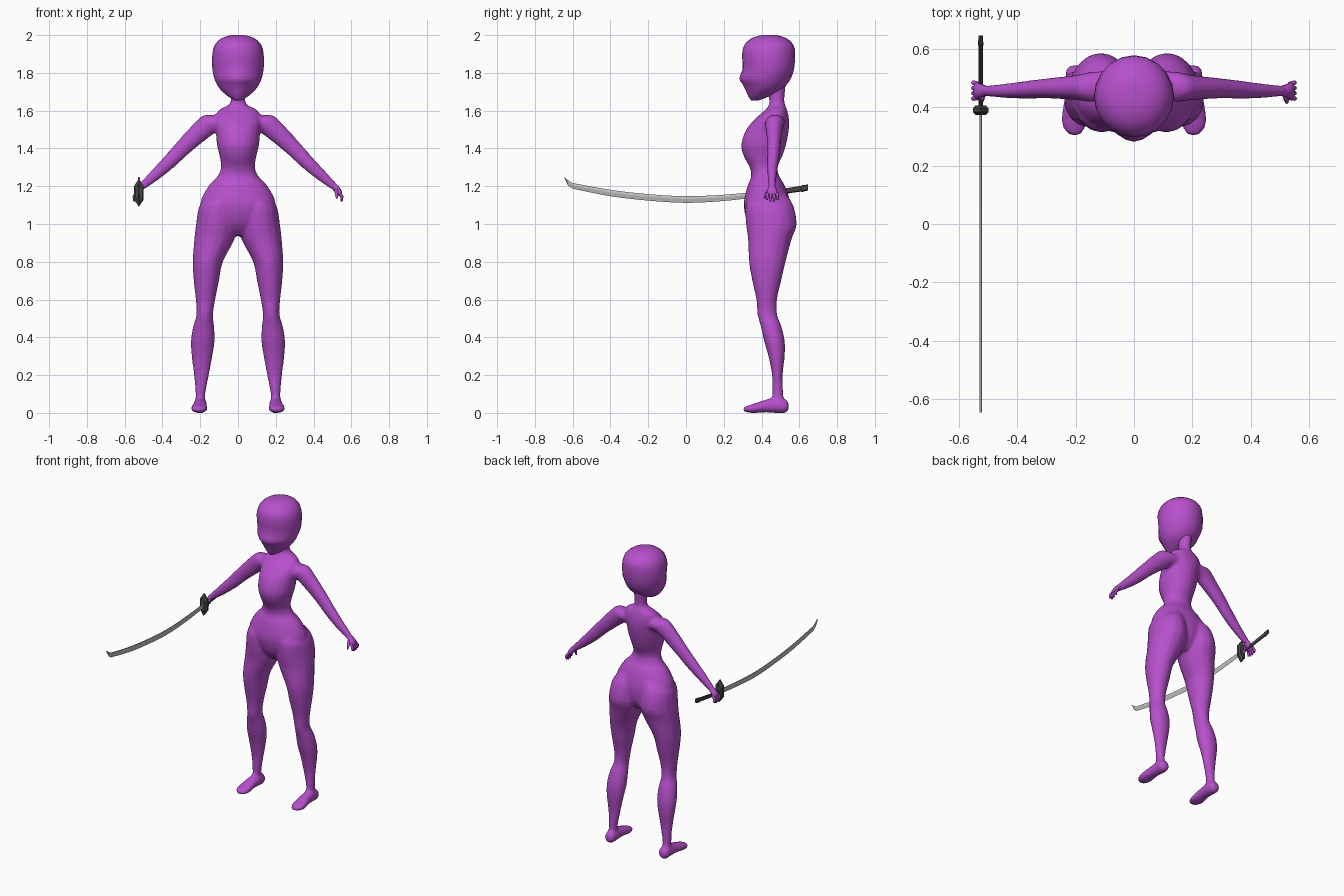
import bpy, bmesh, math
from mathutils import Vector

X, Y, Z = Vector((1, 0, 0)), Vector((0, 1, 0)), Vector((0, 0, 1))


def material(name, rgb):
    m = bpy.data.materials.new(name)
    m.diffuse_color = (*rgb, 1)
    return m


PURPLE = material("purple_skin", (0.47, 0.08, 0.60))
STEEL = material("pale_steel", (0.56, 0.56, 0.56))
DARK = material("dark_grip", (0.065, 0.065, 0.065))


def spline(rows, steps):
    """Catmull-Rom through rows of numbers."""
    out = []
    for i in range(len(rows) - 1):
        p = [rows[max(0, min(len(rows) - 1, i + k))] for k in (-1, 0, 1, 2)]
        for s in range(steps):
            t = s / steps
            out.append([0.5 * (2 * b + (c - a) * t + (2 * a - 5 * b + 4 * c - d) * t * t
                               + (3 * b - a - 3 * c + d) * t ** 3) for a, b, c, d in zip(*p)])
    return out + [list(rows[-1])]


def skin(bm, rings):
    """Bridge rings of points into a closed tube."""
    rings = [[bm.verts.new(p) for p in r] for r in rings]
    n = len(rings[0])
    faces = [bm.faces.new((a[k], a[(k + 1) % n], b[(k + 1) % n], b[k]))
             for a, b in zip(rings, rings[1:]) for k in range(n)]
    faces += [bm.faces.new(rings[0]), bm.faces.new(rings[-1])]
    bmesh.ops.recalc_face_normals(bm, faces=faces)


def loft(bm, rows, u, v, n=16, steps=3, sides=(1,), shape=None):
    """Elliptical rows (x, y, z, radius along u, radius along v); sides (1, -1) mirrors in x."""
    rows = spline(rows, steps)
    for s in sides:
        rings = []
        for x, y, z, a, b in rows:
            ring = []
            for k in range(n):
                w = 2 * math.pi * k / n
                p = Vector((x, y, z)) + u * a * math.sin(w) + v * b * math.cos(w)
                if shape:
                    p = shape(p, math.cos(w))
                ring.append((p.x * s, p.y, p.z))
            rings.append(ring)
        skin(bm, rings)


def finish(bm, name, mat, smooth=True):
    me = bpy.data.meshes.new(name)
    bm.to_mesh(me)
    bm.free()
    me.materials.append(mat)
    if smooth:
        me.shade_smooth()
    ob = bpy.data.objects.new(name, me)
    bpy.context.collection.objects.link(ob)
    return ob


def depth(z, rx, front, back, x=0):
    """Horizontal section from its front and back limits."""
    return (x, (front + back) / 2, z, rx, (back - front) / 2)


def leg_row(z, inner, outer, front, back):
    return depth(z, (outer - inner) / 2, front, back, (inner + outer) / 2)


BOTH = (1, -1)
body = bmesh.new()

# torso, from crotch to neck
loft(body, [depth(0.94, 0.05, 0.38, 0.50), depth(1.0, 0.13, 0.33, 0.545),
            depth(1.1, 0.20, 0.305, 0.555), depth(1.2, 0.158, 0.325, 0.525),
            depth(1.25, 0.11, 0.345, 0.495), depth(1.3, 0.09, 0.337, 0.485),
            depth(1.36, 0.098, 0.305, 0.51), depth(1.42, 0.112, 0.292, 0.53),
            depth(1.5, 0.118, 0.318, 0.545), depth(1.56, 0.125, 0.37, 0.545),
            depth(1.605, 0.10, 0.42, 0.535), depth(1.63, 0.05, 0.438, 0.525),
            depth(1.66, 0.038, 0.44, 0.52), depth(1.74, 0.04, 0.43, 0.53)], X, Y, n=20)

# legs with rounded buttocks
loft(body, [leg_row(1.16, 0.03, 0.14, 0.35, 0.53), leg_row(1.1, 0.01, 0.203, 0.315, 0.568),
            leg_row(1.0, 0.005, 0.222, 0.317, 0.587), leg_row(0.92, 0.018, 0.232, 0.328, 0.56),
            leg_row(0.8, 0.08, 0.24, 0.333, 0.528), leg_row(0.7, 0.10, 0.235, 0.35, 0.505),
            leg_row(0.6, 0.12, 0.224, 0.372, 0.482), leg_row(0.52, 0.132, 0.22, 0.378, 0.483),
            leg_row(0.46, 0.126, 0.238, 0.395, 0.505), leg_row(0.38, 0.123, 0.25, 0.413, 0.523),
            leg_row(0.3, 0.135, 0.246, 0.436, 0.523), leg_row(0.2, 0.153, 0.234, 0.455, 0.512),
            leg_row(0.1, 0.173, 0.225, 0.457, 0.515), leg_row(0.04, 0.173, 0.228, 0.455, 0.52)],
     X, Y, sides=BOTH)

# feet, heel to toe
loft(body, [(0.20, 0.543, 0.035, 0.018, 0.02), (0.20, 0.525, 0.036, 0.034, 0.038),
            (0.20, 0.48, 0.04, 0.036, 0.041), (0.202, 0.42, 0.036, 0.038, 0.034),
            (0.205, 0.36, 0.024, 0.046, 0.025), (0.205, 0.325, 0.02, 0.038, 0.018),
            (0.203, 0.302, 0.018, 0.018, 0.01)], X, Z, sides=BOTH)

# arms, shoulder to wrist
ARM_UP = Vector((0.68, 0, 0.73))
loft(body, [(0.07, 0.475, 1.535, 0.05, 0.05), (0.14, 0.47, 1.535, 0.052, 0.058),
            (0.20, 0.467, 1.49, 0.043, 0.054), (0.29, 0.465, 1.405, 0.035, 0.045),
            (0.365, 0.46, 1.328, 0.031, 0.039), (0.44, 0.456, 1.258, 0.025, 0.031),
            (0.515, 0.456, 1.193, 0.018, 0.02)], Y, ARM_UP, sides=BOTH)

# blend the overlapping limbs into one smooth skin
body = finish(body, "body", PURPLE)
remesh = body.modifiers.new("blend", 'REMESH')
remesh.mode = 'VOXEL'
remesh.voxel_size = 0.01
remesh.use_smooth_shade = True
soften = body.modifiers.new("soften", 'SMOOTH')
soften.factor = 0.5
soften.iterations = 5

# hands: palm, four fingers and thumb
hands = bmesh.new()
loft(hands, [(0.50, 0.456, 1.207, 0.016, 0.016), (0.52, 0.456, 1.188, 0.022, 0.018),
             (0.538, 0.456, 1.165, 0.03, 0.015), (0.545, 0.456, 1.152, 0.024, 0.009)],
     Y, ARM_UP, n=10, sides=BOTH)
for i in range(4):
    y = 0.432 + 0.016 * i
    tip = 0.118 if i in (1, 2) else 0.126
    loft(hands, [(0.535, y, 1.168, 0.008, 0.009), (0.549, y - 0.002 + 0.002 * i, 1.148, 0.008, 0.009),
                 (0.549, y - 0.004 + 0.003 * i, 1 + tip, 0.005, 0.005)],
         Y, X, n=8, steps=2, sides=BOTH)
loft(hands, [(0.518, 0.44, 1.185, 0.01, 0.01), (0.522, 0.425, 1.16, 0.009, 0.009),
             (0.524, 0.416, 1.135, 0.005, 0.005)], Y, X, n=8, steps=2, sides=BOTH)
finish(hands, "hands", PURPLE)


# head, with the face narrowing toward the nose and chin
def face(p, c):
    if c < 0:
        low = max(0, min(1, (1.88 - p.z) / 0.1))
        p.x *= 1 - 0.3 * low * c * c
    return p


head = bmesh.new()
loft(head, [depth(1.655, 0.018, 0.345, 0.385), depth(1.675, 0.052, 0.33, 0.44),
            depth(1.71, 0.092, 0.315, 0.505), depth(1.74, 0.112, 0.30, 0.535),
            depth(1.77, 0.125, 0.282, 0.555), depth(1.82, 0.136, 0.299, 0.572),
            depth(1.9, 0.136, 0.297, 0.578), depth(1.95, 0.122, 0.31, 0.568),
            depth(1.985, 0.085, 0.35, 0.53), depth(2.0, 0.035, 0.40, 0.48)],
     X, Y, n=20, steps=2, shape=face)
finish(head, "head", PURPLE)

# sword blade: flat spine, side ridge and sharp lower edge
SX = -0.525
blade = bmesh.new()
stations = spline([(0.39, 1.143, 1.172), (0.2, 1.122, 1.155), (0, 1.112, 1.147),
                   (-0.2, 1.124, 1.158), (-0.4, 1.147, 1.181), (-0.6, 1.187, 1.217)], 4)
stations += [[-0.625, 1.205, 1.232], [-0.645, 1.246, 1.248]]
skin(blade, [[(SX - 0.003, y, t), (SX + 0.003, y, t), (SX + 0.005, y, b + 0.6 * (t - b)),
              (SX, y, b), (SX - 0.005, y, b + 0.6 * (t - b))] for y, b, t in stations])
finish(blade, "sword_blade", STEEL, smooth=False)

# pointed sword guard
guard = bmesh.new()
loft(guard, [(SX, y, 1.165, 0.03 * k, 0.073 * k) for y, k in
             ((0.374, 0.7), (0.383, 1), (0.397, 1), (0.406, 0.7))], X, Z, n=6, steps=1)
finish(guard, "sword_guard", DARK, smooth=False)

# sword grip with a thicker pommel
grip = bmesh.new()
loft(grip, [(SX, 0.39, 1.158, 0.007, 0.014), (SX, 0.5, 1.17, 0.007, 0.014),
            (SX, 0.61, 1.187, 0.007, 0.015), (SX, 0.612, 1.187, 0.009, 0.018),
            (SX, 0.645, 1.193, 0.008, 0.016)], X, Z, n=8, steps=1)
finish(grip, "sword_grip", DARK, smooth=False)
